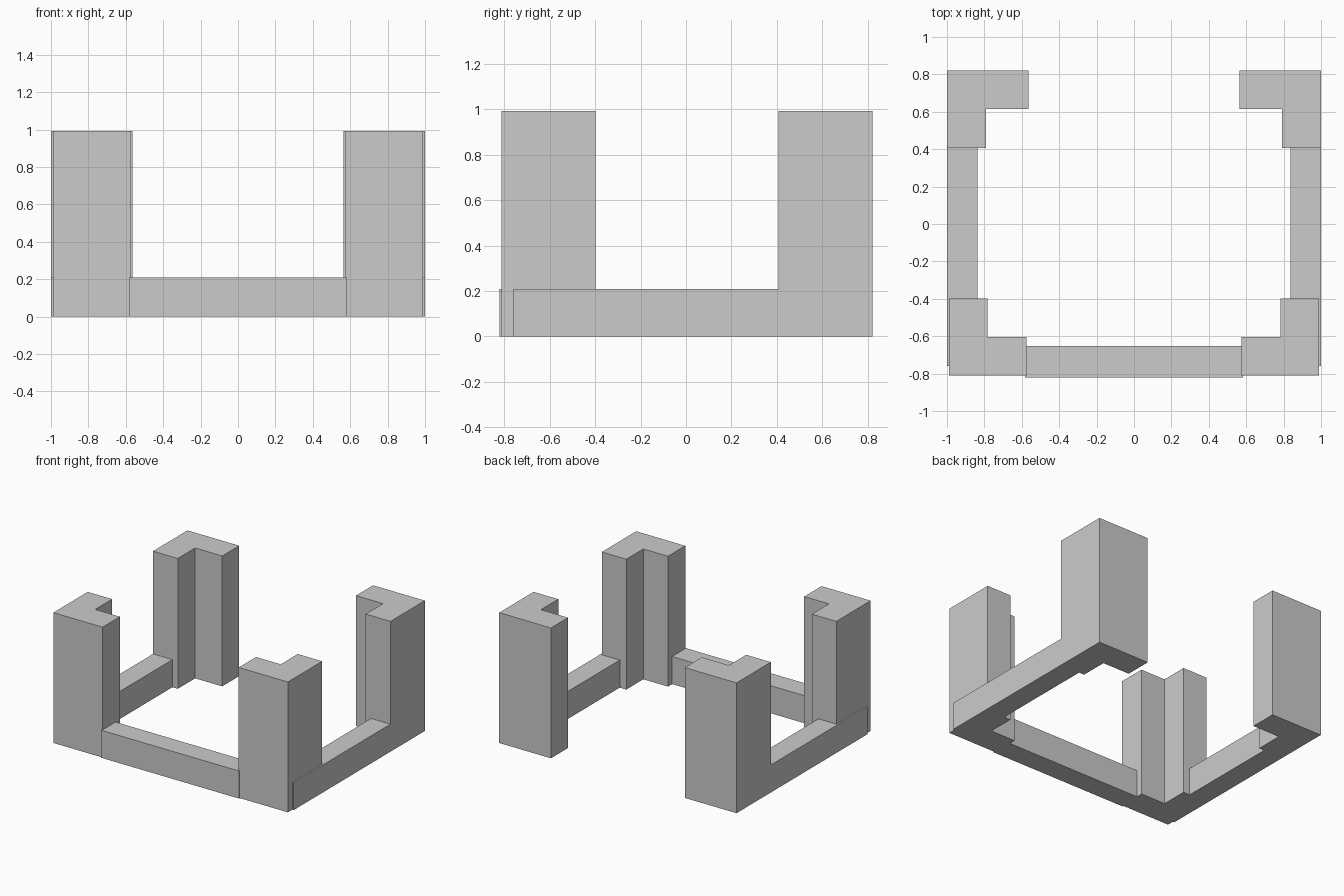
import bpy, bmesh

if "Cube" in bpy.data.objects:
    bpy.data.objects.remove(bpy.data.objects["Cube"])

POST_H = 0.993
WALL_H = 0.21


def extrude_up(bm, faces, dz):
    new = bmesh.ops.extrude_face_region(bm, geom=faces)["geom"]
    verts = [g for g in new if isinstance(g, bmesh.types.BMVert)]
    bmesh.ops.translate(bm, verts=verts, vec=(0, 0, dz))
    return [g for g in new if isinstance(g, bmesh.types.BMFace)]


def footprint(bm, points):
    return bm.faces.new([bm.verts.new((x, y, 0)) for x, y in points])


def finish(bm, name, mirrored=False):
    bmesh.ops.recalc_face_normals(bm, faces=bm.faces)
    mesh = bpy.data.meshes.new(name)
    bm.to_mesh(mesh)
    bm.free()
    obj = bpy.data.objects.new(name, mesh)
    bpy.context.collection.objects.link(obj)
    if mirrored:
        mod = obj.modifiers.new("Mirror", "MIRROR")
        mod.use_axis[0] = True
        mod.use_mirror_merge = False
    return obj


# Back corner posts with the low side walls growing out of them
bm = bmesh.new()
footprint(bm, [(1.0, 0.406), (1.0, 0.82), (0.564, 0.82), (0.564, 0.615),
               (0.792, 0.615), (0.792, 0.406), (0.837, 0.406)])
footprint(bm, [(1.0, -0.758), (1.0, 0.406), (0.837, 0.406), (0.837, -0.758)])
bmesh.ops.remove_doubles(bm, verts=bm.verts, dist=0.0001)
tops = extrude_up(bm, bm.faces[:], WALL_H)
post_top = max(tops, key=lambda f: len(f.verts))
extrude_up(bm, [post_top], POST_H - WALL_H)
finish(bm, "back_post_and_side_wall", True)

# Front corner posts
bm = bmesh.new()
post = footprint(bm, [(0.988, -0.811), (0.988, -0.398), (0.782, -0.398),
                      (0.782, -0.603), (0.574, -0.603), (0.574, -0.811)])
extrude_up(bm, [post], POST_H)
finish(bm, "front_post", True)

# Low front wall
bm = bmesh.new()
wall = footprint(bm, [(-0.582, -0.82), (0.582, -0.82),
                      (0.582, -0.653), (-0.582, -0.653)])
extrude_up(bm, [wall], WALL_H)
finish(bm, "front_wall")
